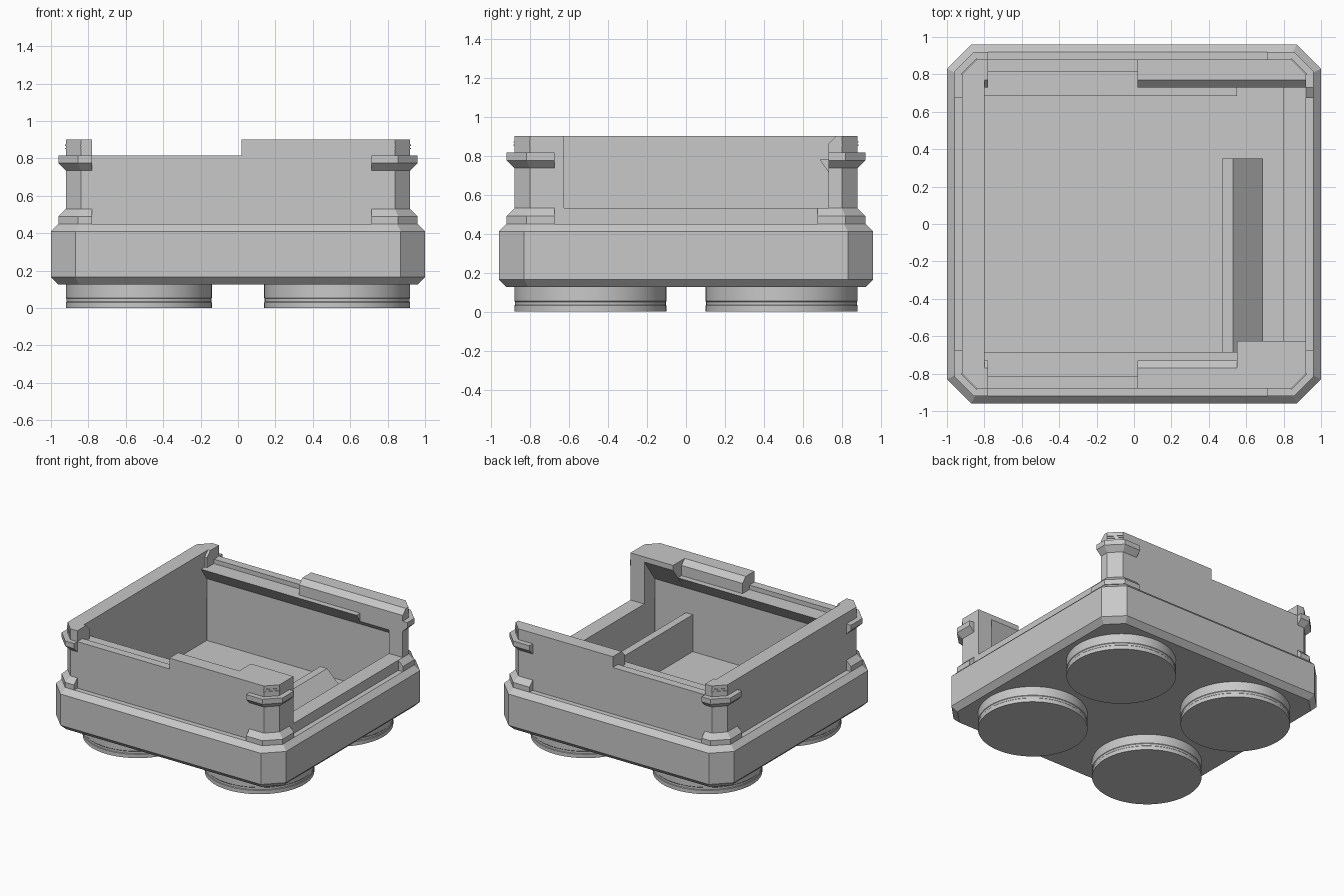
import bpy, bmesh, math
from mathutils import Vector

cube = bpy.data.objects.get("Cube")
if cube:
    bpy.data.objects.remove(cube, do_unlink=True)

grey = bpy.data.materials.new("plain_grey")
grey.use_nodes = True
COLOR = (0.58, 0.58, 0.58, 1)
grey.diffuse_color = COLOR
grey.node_tree.nodes["Principled BSDF"].inputs["Base Color"].default_value = COLOR

HX, HY, CUT = 0.92, 0.88, 0.08    # upper wall half sizes and corner chamfer
INNER_X, INNER_Y = 0.8, 0.755     # inner cavity half sizes
FLOOR, SILL, TOP = 0.195, 0.53, 0.9


def finish(bm, name):
    bmesh.ops.recalc_face_normals(bm, faces=bm.faces[:])
    mesh = bpy.data.meshes.new(name)
    bm.to_mesh(mesh)
    bm.free()
    obj = bpy.data.objects.new(name, mesh)
    bpy.context.collection.objects.link(obj)
    mesh.materials.append(grey)
    return obj


def loft(name, rings):
    """Skin a stack of closed loops and cap both ends."""
    bm = bmesh.new()
    loops = [[bm.verts.new(p) for p in ring] for ring in rings]
    n = len(loops[0])
    for a, b in zip(loops, loops[1:]):
        for i in range(n):
            bm.faces.new((a[i], a[(i + 1) % n], b[(i + 1) % n], b[i]))
    bm.faces.new(loops[0])
    bm.faces.new(loops[-1])
    return finish(bm, name)


def octagon(hx, hy, c, z):
    quarter = [(hx, hy - c), (hx - c, hy)]
    pts = quarter + [(-x, y) for x, y in quarter[::-1]]
    pts += [(-x, -y) for x, y in pts]
    return [(x, y, z) for x, y in pts]


def prism(name, profile, start, end, axis="x", side=1, chamfer=True):
    """Extrude a profile along x or y and trim it at the box's chamfered corners."""
    bm = bmesh.new()
    if axis == "x":
        verts = [bm.verts.new((start, side * p, z)) for p, z in profile]
        step = Vector((end - start, 0, 0))
    else:
        verts = [bm.verts.new((p, start, z)) for p, z in profile]
        step = Vector((0, end - start, 0))
    face = bm.faces.new(verts)
    new = bmesh.ops.extrude_face_region(bm, geom=[face])["geom"]
    bmesh.ops.translate(bm, vec=step, verts=[v for v in new if isinstance(v, bmesh.types.BMVert)])
    # extrusion may drop the starting cap, so close any open border
    bmesh.ops.holes_fill(bm, edges=[e for e in bm.edges if e.is_boundary])
    if chamfer:
        for sx in (-1, 1):
            for sy in (-1, 1):
                bmesh.ops.bisect_plane(
                    bm, geom=bm.verts[:] + bm.edges[:] + bm.faces[:],
                    plane_co=(sx * HX, sy * (HY - CUT), 0), plane_no=(sx, sy, 0),
                    clear_outer=True)
                bmesh.ops.holes_fill(bm, edges=[e for e in bm.edges if e.is_boundary])
    return finish(bm, name)


# Tray base: bevelled outer shell, sill, inner wall and floor
loft("tray_base", [
    octagon(0.96, 0.92, 0.11, 0.125),
    octagon(1.00, 0.96, 0.13, 0.165),
    octagon(1.00, 0.96, 0.13, 0.41),
    octagon(0.96, 0.92, 0.11, 0.45),
    octagon(HX, HY, CUT, 0.45),
    octagon(HX, HY, CUT, SILL),
    octagon(INNER_X, INNER_Y, 0.001, SILL),
    octagon(INNER_X, INNER_Y, 0.001, FLOOR),
])

# Side wall, closed on the -x side
prism("closed_side_wall", [(-HX, SILL), (-HX, TOP), (-INNER_X, TOP), (-INNER_X, SILL)],
      -HY, HY, axis="y")

# Front and back walls: outer face, lid rail and sloped underside
foot = [(HY, SILL)]
under = [(INNER_Y, 0.68), (INNER_Y, SILL)]
bevelled = [(HY, TOP), (0.77, TOP), (0.73, 0.86)]
tall = foot + bevelled + [(0.73, 0.78), (0.685, 0.78)] + under
low = foot + [(HY, 0.815), (0.815, 0.815), (0.815, 0.78), (0.685, 0.78)] + under
front_end = foot + [(HY, TOP), (0.625, TOP), (0.625, 0.86)] + under
back_end = foot + bevelled + [(0.73, 0.715)] + under
front_post = foot + [(HY, TOP), (0.625, TOP), (0.625, SILL)]
back_post = foot + bevelled + [(0.73, SILL)]

for name, s, end, post in (("front", -1, front_end, front_post),
                           ("back", 1, back_end, back_post)):
    prism(name + "_rail_stop", tall, -INNER_X, -0.78, side=s)
    prism(name + "_low_wall", low, -0.78, 0.02, side=s)
    prism(name + "_tall_wall", tall, 0.02, 0.55, side=s)
    prism(name + "_end_wall", end, 0.55, INNER_X, side=s)
    prism(name + "_opening_post", post, INNER_X, HX, side=s)

# Inner divider with a sloped side
prism("divider", [(0.47, FLOOR), (0.47, 0.485), (0.53, 0.485), (0.69, 0.33), (0.69, FLOOR)],
      -INNER_Y, 0.35, axis="y", chamfer=False)


def corner_strip(name, sx, sy, xlim, ylim, profile):
    """Sweep a (offset, z) profile round one chamfered corner."""
    def path(d, z):
        c = CUT + d * (2 - math.sqrt(2))
        x, y = HX + d, HY + d
        return [(sx * x, sy * ylim, z), (sx * x, sy * (y - c), z),
                (sx * (x - c), sy * y, z), (sx * xlim, sy * y, z)]
    columns = list(zip(*[path(d, z) for d, z in profile]))
    loft(name, columns)


# Corner brackets and fine ridges
lower = [(-0.02, 0.45), (0.04, 0.45), (0.04, 0.49), (0, 0.53), (-0.02, 0.53)]
upper = [(-0.02, 0.735), (0, 0.735), (0.04, 0.775), (0.04, 0.815), (-0.02, 0.815)]
for sx, x_name in ((-1, "right"), (1, "left")):
    for sy, y_name in ((-1, "front"), (1, "back")):
        tag = y_name + "_" + x_name
        xlim = 0.715 if sx > 0 else 0.78
        corner_strip(tag + "_lower_bracket", sx, sy, xlim, 0.675, lower)
        ylim = 0.73 if sx > 0 and sy > 0 else 0.675
        corner_strip(tag + "_upper_bracket", sx, sy, xlim, ylim, upper)
        for i, z in enumerate((0.85, 0.867)):
            corner_strip(f"{tag}_ridge_{i + 1}", sx, sy, HX - CUT, HY - CUT,
                         [(-0.01, z), (0.005, z), (0.005, z + 0.006), (-0.01, z + 0.006)])

# Round feet with a faint groove
foot_profile = [(0.39, 0), (0.39, 0.03), (0.387, 0.034),
                (0.387, 0.05), (0.39, 0.054), (0.39, 0.125)]
SEGMENTS = 64
for sx, x_name in ((-1, "right"), (1, "left")):
    for sy, y_name in ((-1, "front"), (1, "back")):
        rings = []
        for r, z in foot_profile:
            angles = [math.tau * i / SEGMENTS for i in range(SEGMENTS)]
            rings.append([(sx * 0.53 + r * math.cos(a), sy * 0.49 + r * math.sin(a), z)
                          for a in angles])
        obj = loft(f"{y_name}_{x_name}_foot", rings)
        bpy.ops.object.select_all(action="DESELECT")
        obj.select_set(True)
        bpy.context.view_layer.objects.active = obj
        bpy.ops.object.shade_smooth_by_angle(angle=math.radians(30))
